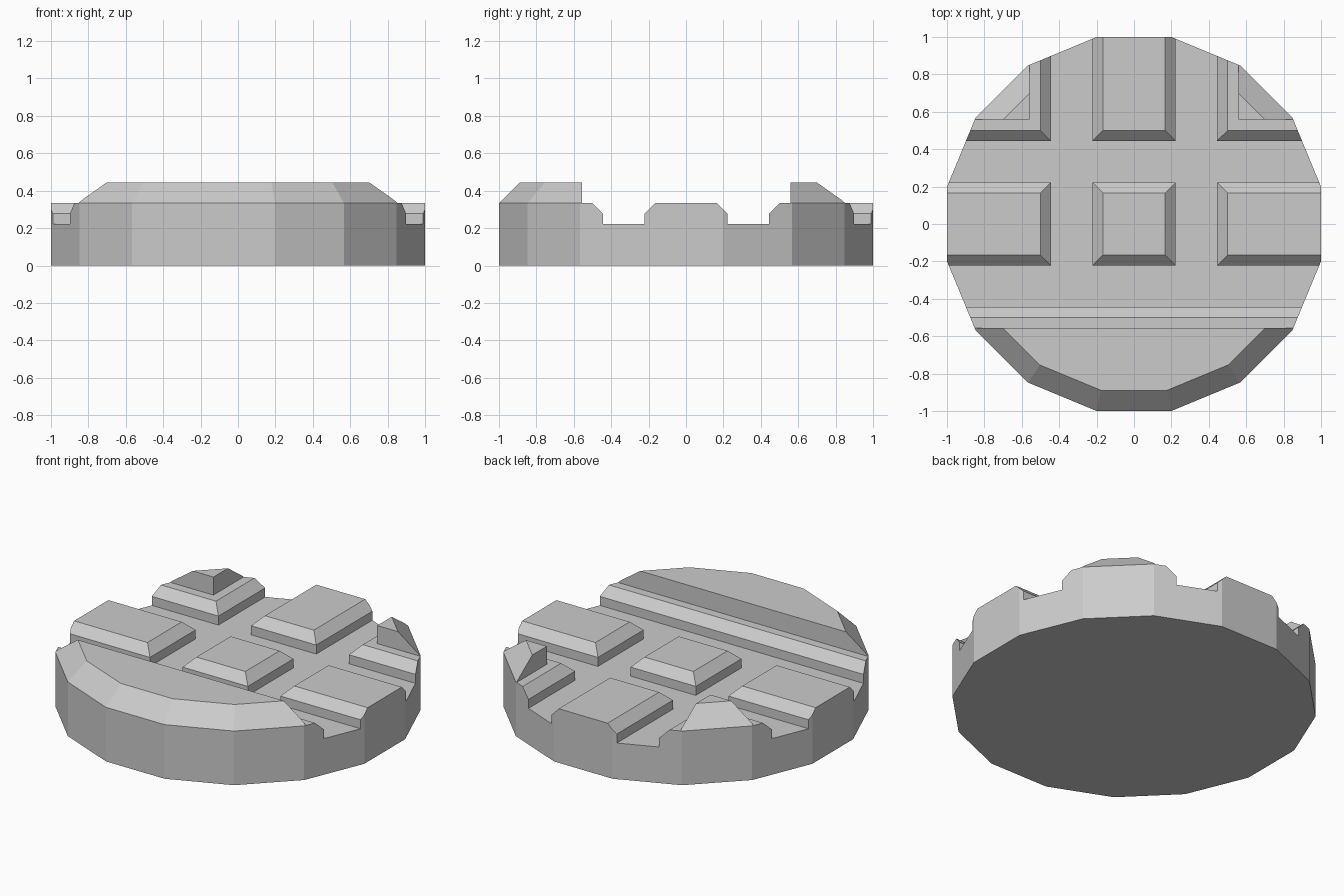
import bpy, bmesh, math

if "Cube" in bpy.data.objects:
    bpy.data.objects.remove(bpy.data.objects["Cube"])

U = 1 / 9                 # layout unit: the whole tile is 18 units wide
BASE, TOP = 3 * U, 4 * U  # heights of the tile surface and of the raised rim
STEP = 0.558              # where the raised parts start


def make_object(name, bm):
    bmesh.ops.recalc_face_normals(bm, faces=bm.faces)
    mesh = bpy.data.meshes.new(name)
    bm.to_mesh(mesh)
    bm.free()
    obj = bpy.data.objects.new(name, mesh)
    bpy.context.collection.objects.link(obj)
    return obj


def extrude_profile(name, points, direction):
    """Closed polygon of 3D points swept along a direction."""
    bm = bmesh.new()
    face = bm.faces.new([bm.verts.new(p) for p in points])
    new = bmesh.ops.extrude_face_region(bm, geom=[face])["geom"]
    verts = [v for v in new if isinstance(v, bmesh.types.BMVert)]
    bmesh.ops.translate(bm, verts=verts, vec=direction)
    return make_object(name, bm)


def box(name, x0, x1, y0, y1, z0, z1):
    return extrude_profile(name, [(x0, y0, z0), (x1, y0, z0), (x1, y1, z0), (x0, y1, z0)],
                           (0, 0, z1 - z0))


# groove cross-section: straight walls, then a 45 degree chamfer
half = [(U, 2 * U), (U, 2.5 * U), (1.5 * U, BASE), (1.5 * U, 0.6)]
groove = half + [(-a, z) for a, z in reversed(half)]

# sixteen-sided body with a bevelled top
bm = bmesh.new()
rings = []
for apothem, z in ((1, 0), (1, BASE), (1 - U, TOP)):
    r = apothem / math.cos(math.pi / 16)
    angles = [(i + 0.5) * math.pi / 8 for i in range(16)]
    rings.append([bm.verts.new((r * math.cos(a), r * math.sin(a), z)) for a in angles])
bm.faces.new(rings[0][::-1])
bm.faces.new(rings[-1])
for low, high in zip(rings, rings[1:]):
    for i in range(16):
        j = (i + 1) % 16
        bm.faces.new((low[i], low[j], high[j], high[i]))
body = make_object("round_tile", bm)

# cutters lowering the top, leaving the front rim and two back corners
cutters = [
    box("middle_cutter", -1.5, 1.5, -5 * U, STEP, BASE, 0.7),
    box("back_cutter", -STEP, STEP, 0, 1.5, BASE, 0.7),
]
# grooves across, and grooves running from the front groove to the back
for s in (-1, 1):
    cutters.append(extrude_profile("cross_groove_cutter",
                                   [(-1.4, s * 3 * U + a, z) for a, z in groove], (2.8, 0, 0)))
    cutters.append(extrude_profile("long_groove_cutter",
                                   [(s * 3 * U + a, -3 * U, z) for a, z in groove], (0, 1.8, 0)))

# apply the cuts
bpy.context.view_layer.objects.active = body
for cutter in cutters:
    cutter.hide_render = True
    mod = body.modifiers.new(cutter.name, 'BOOLEAN')
    mod.operation = 'DIFFERENCE'
    mod.solver = 'EXACT'
    mod.object = cutter
    bpy.ops.object.modifier_apply(modifier=mod.name)
for cutter in cutters:
    bpy.data.objects.remove(cutter)
